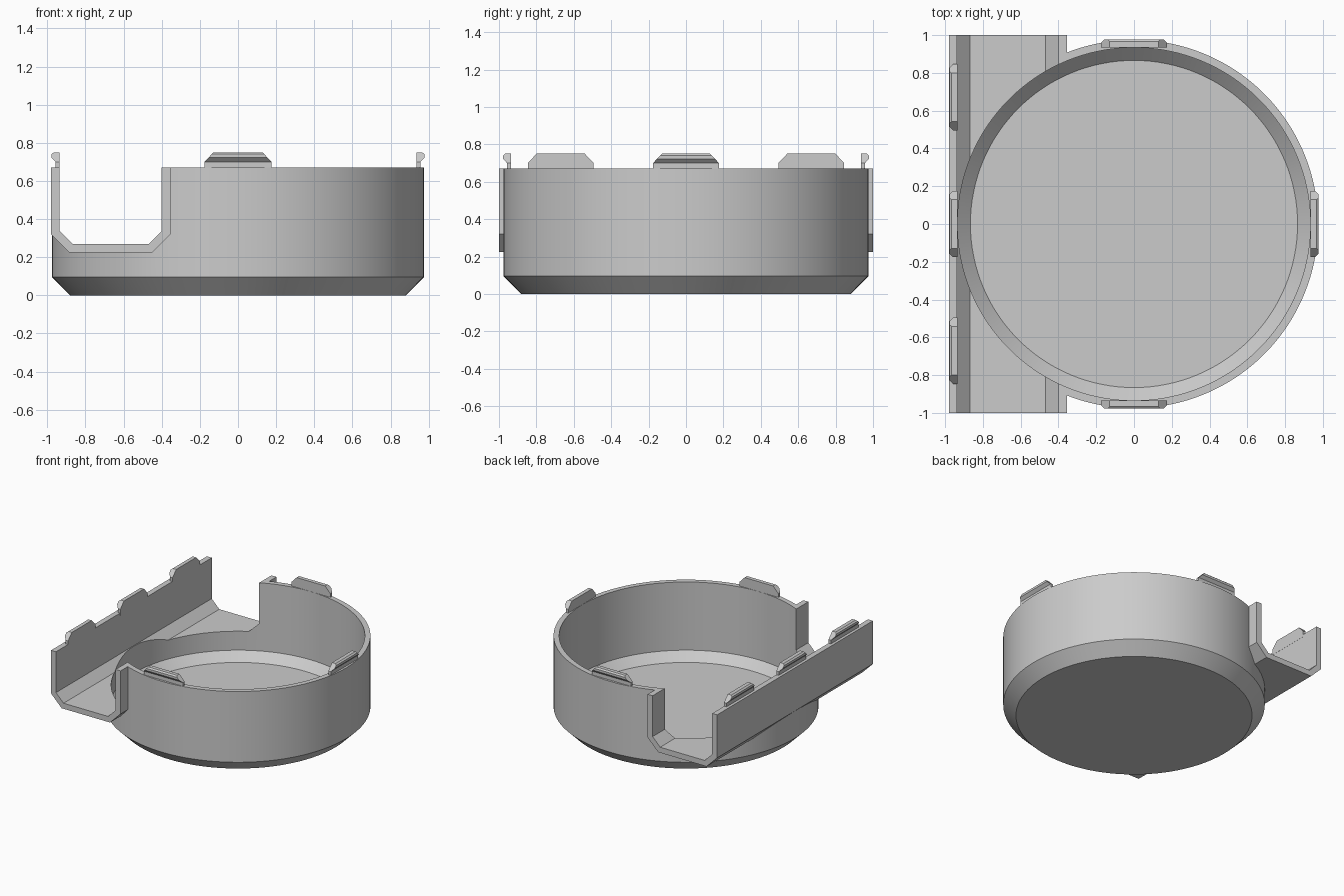
import bpy
import bmesh
import math

cube = bpy.data.objects.get("Cube")
if cube:
    bpy.data.objects.remove(cube)

grey = bpy.data.materials.new("plain grey")
grey.use_nodes = True
COLOR = (0.6, 0.6, 0.6, 1)
grey.diffuse_color = COLOR
grey.node_tree.nodes["Principled BSDF"].inputs["Base Color"].default_value = COLOR

TOP = 0.67


def add_object(name, bm):
    bmesh.ops.recalc_face_normals(bm, faces=bm.faces)
    mesh = bpy.data.meshes.new(name)
    bm.to_mesh(mesh)
    bm.free()
    mesh.materials.append(grey)
    obj = bpy.data.objects.new(name, mesh)
    bpy.context.collection.objects.link(obj)
    return obj


def lathe(name, profile, segments=128):
    """Closed solid from stacked rings of (radius, z)."""
    bm = bmesh.new()
    rings = []
    for r, z in profile:
        angles = [2 * math.pi * i / segments for i in range(segments)]
        rings.append([bm.verts.new((r * math.cos(a), r * math.sin(a), z)) for a in angles])
    for low, high in zip(rings, rings[1:]):
        for i in range(segments):
            j = (i + 1) % segments
            bm.faces.new((low[i], low[j], high[j], high[i]))
    bm.faces.new(rings[0])
    bm.faces.new(rings[-1])
    return add_object(name, bm)


def extrude_y(name, profile, half):
    """Solid prism of an (x, z) outline, running along y."""
    bm = bmesh.new()
    face = bm.faces.new([bm.verts.new((x, -half, z)) for x, z in profile])
    geom = bmesh.ops.extrude_face_region(bm, geom=[face])["geom"]
    verts = [v for v in geom if isinstance(v, bmesh.types.BMVert)]
    bmesh.ops.translate(bm, verts=verts, vec=(0, 2 * half, 0))
    return add_object(name, bm)


def combine(target, other, operation):
    mod = target.modifiers.new("cut", "BOOLEAN")
    mod.operation = operation
    mod.solver = "EXACT"
    mod.object = other
    bpy.context.view_layer.update()
    with bpy.context.temp_override(object=target, active_object=target):
        bpy.ops.object.modifier_apply(modifier=mod.name)
    bpy.data.objects.remove(other)


# Round cup joined to a straight side channel, then both hollowed out
body = lathe("cup_and_channel", [(0.88, 0), (0.975, 0.095), (0.975, TOP)])
channel = extrude_y("channel_outer", [
    (-0.98, TOP), (-0.98, 0.32), (-0.885, 0.225),
    (-0.45, 0.225), (-0.355, 0.32), (-0.355, TOP)], 1.0)
combine(body, channel, "UNION")
cup_hollow = lathe("cup_hollow", [(0.866, 0.048), (0.934, 0.116), (0.934, 1)])
combine(body, cup_hollow, "DIFFERENCE")
channel_hollow = extrude_y("channel_hollow", [
    (-0.936, 1), (-0.936, 0.338), (-0.868, 0.27),
    (-0.468, 0.27), (-0.4, 0.338), (-0.4, 1)], 1.2)
combine(body, channel_hollow, "DIFFERENCE")

bpy.ops.object.select_all(action="DESELECT")
body.select_set(True)
bpy.context.view_layer.objects.active = body
bpy.ops.object.shade_smooth_by_angle(angle=math.radians(25))


def clip(name, turn, offset=0):
    """Snap clip with an outward lip and tapered ends."""
    profile = [(0.935, 0.65), (0.957, 0.65), (0.957, 0.7), (0.978, 0.722),
               (0.978, 0.74), (0.966, 0.75), (0.935, 0.75), (0.935, 0.7)]
    bm = bmesh.new()
    sides = []
    for s in (-1, 1):
        side = []
        for x, z in profile:
            half = 0.176 - max(0, z - 0.7) * 0.95
            y = s * half + offset
            side.append(bm.verts.new((x * math.cos(turn) - y * math.sin(turn),
                                      x * math.sin(turn) + y * math.cos(turn), z)))
        bm.faces.new(side[:3] + side[7:])
        bm.faces.new(side[2:])
        sides.append(side)
    a, b = sides
    for i in range(len(profile)):
        j = (i + 1) % len(profile)
        bm.faces.new((a[i], a[j], b[j], b[i]))
    add_object(name, bm)


# Clips around the cup rim
clip("left_clip", 0)
clip("back_clip", math.pi / 2)
clip("front_clip", -math.pi / 2)
# Clips along the straight channel wall
for label, shift in (("front", 0.67), ("middle", 0), ("back", -0.67)):
    clip(f"channel_{label}_clip", math.pi, shift)
